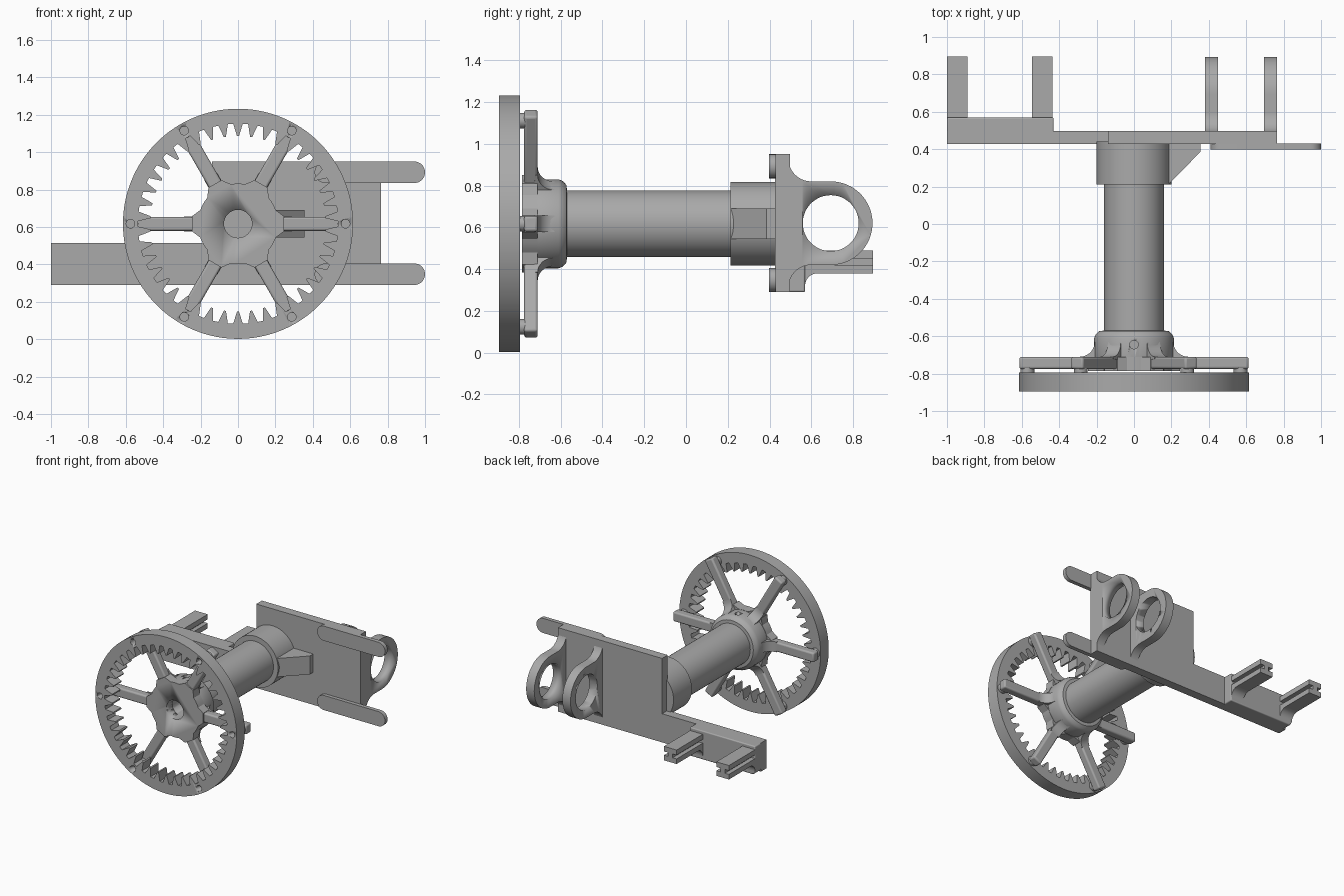
import bpy, bmesh
from math import sin, cos, pi, radians
from mathutils import Matrix, Vector

cube = bpy.data.objects.get("Cube")
if cube:
    bpy.data.objects.remove(cube)

grey = bpy.data.materials.new("plain grey")
grey.use_nodes = True
colour = (0.40, 0.40, 0.40, 1)
grey.diffuse_color = colour
grey.node_tree.nodes["Principled BSDF"].inputs["Base Color"].default_value = colour

CZ = 0.617  # height of the wheel axis
AXES = {"x": lambda u, v, w: (w, u, v),
        "y": lambda u, v, w: (u, w, v),
        "z": lambda u, v, w: (u, v, w)}


def finish(name, bm, bevel=0):
    bmesh.ops.recalc_face_normals(bm, faces=bm.faces)
    mesh = bpy.data.meshes.new(name)
    bm.to_mesh(mesh)
    bm.free()
    mesh.materials.append(grey)
    ob = bpy.data.objects.new(name, mesh)
    bpy.context.collection.objects.link(ob)
    if bevel:
        mod = ob.modifiers.new("Rounded edges", "BEVEL")
        mod.width = bevel
        mod.segments = 3
        mod.limit_method = "ANGLE"
        mod.angle_limit = radians(40)
    bpy.ops.object.select_all(action="DESELECT")
    ob.select_set(True)
    bpy.context.view_layer.objects.active = ob
    bpy.ops.object.shade_smooth_by_angle(angle=radians(30))
    return ob


def prism(name, pts, axis, lo, hi, bevel=0):
    bm = bmesh.new()
    at = AXES[axis]
    a = [bm.verts.new(at(u, v, lo)) for u, v in pts]
    b = [bm.verts.new(at(u, v, hi)) for u, v in pts]
    bm.faces.new(a)
    bm.faces.new(b)
    for i in range(len(a)):
        j = (i + 1) % len(a)
        bm.faces.new((a[i], a[j], b[j], b[i]))
    return finish(name, bm, bevel)


def arc(cu, cv, r, start, end, n=16):
    return [(cu + r * cos(radians(start + (end - start) * i / n)),
             cv + r * sin(radians(start + (end - start) * i / n))) for i in range(n + 1)]


def rect(u0, v0, u1, v1):
    return [(u0, v0), (u1, v0), (u1, v1), (u0, v1)]


def disc(cu, cv, r, n=32):
    return arc(cu, cv, r, 0, 360, n)[:-1]


def lathe(name, profile, n=64):
    # profile of (radius, y), turned about the wheel axis
    bm = bmesh.new()
    rings = [[bm.verts.new((r * cos(2 * pi * i / n), y, CZ + r * sin(2 * pi * i / n)))
              for i in range(n)] for r, y in profile]
    for p, q in zip(rings, rings[1:]):
        for i in range(n):
            j = (i + 1) % n
            bm.faces.new((p[i], p[j], q[j], q[i]))
    bm.faces.new(rings[0])
    bm.faces.new(rings[-1])
    return finish(name, bm)


def turn(ob, angle):
    # swing a part modelled about the origin around the wheel axis
    ob.matrix_world = Matrix.Translation(Vector((0, 0, CZ))) @ Matrix.Rotation(-angle, 4, "Y")


def cut(ob, cutter):
    mod = ob.modifiers.new("Cut", "BOOLEAN")
    mod.operation = "DIFFERENCE"
    mod.solver = "EXACT"
    mod.object = cutter
    cutter.hide_render = True
    cutter.hide_viewport = True


# Internal gear ring
TEETH = 42
angles, radii = [], []
for t in range(TEETH):
    for offset, r in ((0.0, 0.535), (0.18, 0.535), (0.42, 0.47), (0.58, 0.47), (0.82, 0.535)):
        angles.append(2 * pi * (t + offset) / TEETH)
        radii.append(r)
bm = bmesh.new()
loops = []
for y, outer in ((-0.895, True), (-0.795, True), (-0.795, False), (-0.895, False)):
    loops.append([bm.verts.new(((0.615 if outer else r) * cos(a), y,
                                CZ + (0.615 if outer else r) * sin(a)))
                  for a, r in zip(angles, radii)])
count = len(angles)
for k in range(4):
    p, q = loops[k], loops[(k + 1) % 4]
    for i in range(count):
        j = (i + 1) % count
        bm.faces.new((p[i], p[j], q[j], q[i]))
ring = finish("gear_ring", bm)

# Spokes with standoffs, hub webs and screw holes
web = [(0.15, -0.74), (0.29, -0.72)] + arc(0.29, -0.63, 0.08, 270, 180, 8) + [(0.15, -0.63)]
for k in range(6):
    a = k * pi / 3
    turn(prism("spoke", rect(0.15, -0.0375, 0.613, 0.0375), "y", -0.775, -0.71, 0.012), a)
    turn(prism("hub_web", web, "z", -0.04, 0.04), a)
    turn(prism("standoff", disc(0.57, 0, 0.037), "y", -0.80, -0.77), a)
    hole = prism("screw_hole_cutter", disc(0.575, 0, 0.023, 20), "y", -0.95, -0.82)
    turn(hole, a)
    cut(ring, hole)

# Hub with scalloped sides and a blind bore
outline = []
for k in range(6):
    a = radians(60 * k)
    outline += [(0.25 * cos(a + s * 0.16), CZ + 0.25 * sin(a + s * 0.16)) for s in (-1, 1)]
    outline += [(0.215 * cos(a + radians(d)), CZ + 0.215 * sin(a + radians(d)))
                for d in (20, 25, 30, 35, 40)]
hub = prism("hub_plate", outline, "y", -0.785, -0.71)
body = lathe("hub_and_shaft", [(0.2, -0.78), (0.213, -0.74), (0.213, -0.61), (0.205, -0.59),
                               (0.185, -0.572), (0.16, -0.57), (0.16, 0.212),
                               (0.2, 0.212), (0.2, 0.44)])
bore = prism("bore_cutter", disc(0, CZ, 0.075), "y", -0.9, -0.45)
pin = prism("pin_hole_cutter", disc(0, -0.645, 0.023, 20), "z", CZ + 0.12, CZ + 0.3)
cut(hub, bore)
cut(body, bore)
cut(body, pin)

# Side brace on the collar
prism("collar_brace", [(0, 0.213), (0.185, 0.213), (0.355, 0.385), (0.355, 0.44), (0, 0.44)],
      "z", 0.545, 0.69)

# Back plate with its stepped arm
prism("back_plate", [(-1, 0.29), (0.765, 0.29), (0.765, 0.95), (-0.14, 0.95),
                     (-0.14, 0.515), (-1, 0.515)], "y", 0.427, 0.497)
prism("thick_arm", [(-0.43, 0.515), (-1, 0.515)] + arc(-0.97, 0.32, 0.03, 180, 270, 6)
      + [(-0.43, 0.29)], "y", 0.43, 0.57, 0.008)

# Rounded side tabs
for z in (0.3475, 0.8925):
    prism("side_tab", arc(0.9425, z, 0.0575, -90, 90) + arc(0.467, z, 0.0575, 90, 270),
          "y", 0.398, 0.43)

# Pivot lugs
lug_shape = ([(0.45, 0.95), (0.49, 0.95)] + arc(0.60, 0.93, 0.11, 180, 270)
             + arc(0.693, 0.62, 0.2, 90, -90, 32)
             + arc(0.60, 0.31, 0.11, 90, 180) + [(0.49, 0.29), (0.45, 0.29)])
eye = prism("lug_eye_cutter", disc(0.693, 0.62, 0.134, 48), "x", 0.2, 0.9)
for x in (0.38, 0.695):
    cut(prism("pivot_lug", lug_shape, "x", x, x + 0.07), eye)

# Slotted prongs with a curved root
for x in (-1, -0.545):
    m = x + 0.055
    half = [(m - 0.055, 0.38), (m + 0.055, 0.38), (m + 0.055, 0.42), (m + 0.02, 0.42),
            (m + 0.02, 0.45), (m + 0.055, 0.45), (m + 0.055, 0.49), (m - 0.055, 0.49),
            (m - 0.055, 0.45), (m - 0.02, 0.45), (m - 0.02, 0.42), (m - 0.055, 0.42)]
    prism("slotted_prong", half, "y", 0.56, 0.895)
    prism("prong_root", [(0.56, 0.40), (0.56, 0.33)] + arc(0.63, 0.32, 0.06, 180, 90, 8)
          + [(0.63, 0.40)], "x", x, x + 0.11)
